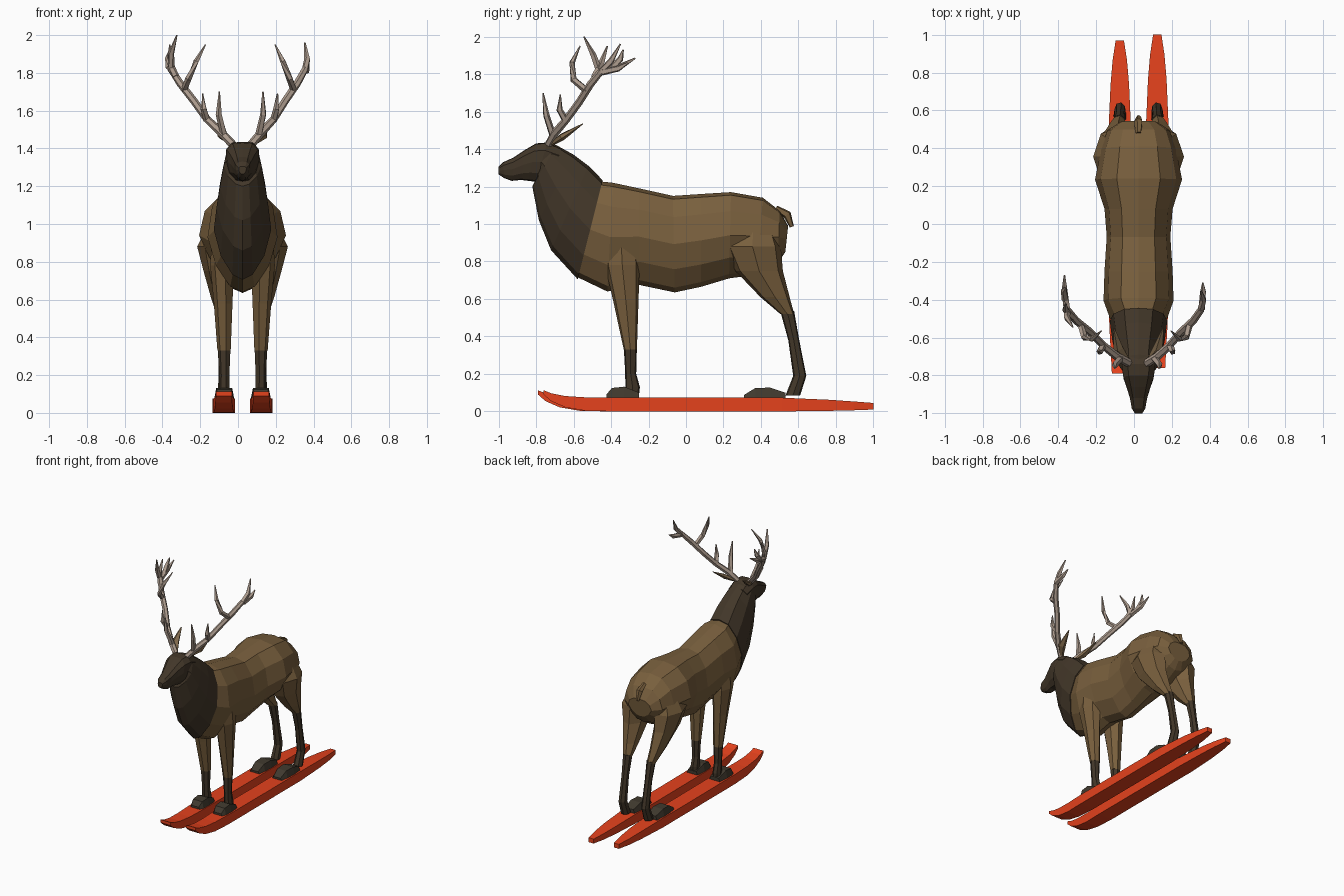
import bpy, bmesh, math
from mathutils import Vector

CX = 0.024          # centre line of the animal


def material(name, rgb):
    m = bpy.data.materials.new(name)
    m.diffuse_color = (*rgb, 1)
    return m


BROWN = material("brown_coat", (0.19, 0.115, 0.047))
DARK = material("dark_mane", (0.055, 0.038, 0.022))
HOOF = material("hoof_grey", (0.052, 0.042, 0.028))
BONE = material("antler_taupe", (0.41, 0.325, 0.265))
EAR = material("ear_brown", (0.22, 0.145, 0.075))
RED = material("ski_red", (0.78, 0.054, 0.012))


def loft(name, rings, mat):
    """Skin a row of equal-sized rings and cap both ends."""
    bm = bmesh.new()
    rows = [[bm.verts.new(p) for p in ring] for ring in rings]
    n = len(rows[0])
    for a, b in zip(rows, rows[1:]):
        for i in range(n):
            j = (i + 1) % n
            bm.faces.new((a[i], a[j], b[j], b[i]))
    bm.faces.new(rows[0])
    bm.faces.new(rows[-1])
    bmesh.ops.recalc_face_normals(bm, faces=bm.faces)
    me = bpy.data.meshes.new(name)
    bm.to_mesh(me)
    bm.free()
    me.materials.append(mat)
    ob = bpy.data.objects.new(name, me)
    bpy.context.collection.objects.link(ob)
    return ob


ROUND = [(0, 0), (0.035, .5), (0.22, .87), (0.5, 1), (0.76, .76), (0.95, .35), (1, 0)]
BOXY = [(0, 0), (0.02, .65), (0.2, 1), (0.5, .98), (0.78, .8), (0.97, .4), (1, 0)]


def section(s, half):
    """Ring hung between a top and a bottom point, from a half profile."""
    yt, zt, yb, zb, w = s
    pts = [(k * w, yt + (yb - yt) * f, zt + (zb - zt) * f) for f, k in half]
    left = [(-x, y, z) for x, y, z in pts[-2:0:-1]]
    return [(CX + x, y, z) for x, y, z in pts + left]


def limb(name, side, rows, mat, n=7):
    """Leg part from horizontal oval rings: x, y, z, x radius, y radius."""
    rings = []
    for x, y, z, rx, ry in rows:
        ring = []
        for i in range(n):
            a = 2 * math.pi * i / n
            ring.append((CX + side * (x + rx * math.cos(a)), y + ry * math.sin(a), z))
        rings.append(ring)
    return loft(name, rings, mat)


def tube(name, path, radii, mat, n=5, flat=1.0):
    """Tapered tube along a path of points."""
    pts = [Vector(p) for p in path]
    rings = []
    for i, p in enumerate(pts):
        d = pts[min(i + 1, len(pts) - 1)] - pts[max(i - 1, 0)]
        q = d.to_track_quat('Z', 'Y')
        ring = []
        for k in range(n):
            a = 2 * math.pi * k / n
            ring.append(p + q @ Vector((math.cos(a) * radii[i], flat * math.sin(a) * radii[i], 0)))
        rings.append(ring)
    return loft(name, rings, mat)


# Torso
torso = [(-0.49, 1.22, -0.61, 0.80, .11), (-0.448, 1.226, -0.577, 0.715, .146),
         (-0.39, 1.22, -0.42, 0.64, .185),
         (-0.25, 1.19, -0.25, 0.675, .18), (-0.07, 1.15, -0.06, 0.635, .168),
         (0.08, 1.16, 0.08, 0.665, .18), (0.24, 1.17, 0.23, 0.71, .23),
         (0.41, 1.14, 0.38, 0.73, .198), (0.50, 1.07, 0.49, 0.79, .165),
         (0.545, 0.99, 0.53, 0.85, .10)]
loft("torso", [section(s, ROUND) for s in torso], BROWN)

# Neck mane and head
neck = [(-0.445, 1.234, -0.578, 0.705, .152), (-0.52, 1.31, -0.72, 0.86, .138),
        (-0.60, 1.37, -0.785, 1.02, .12), (-0.69, 1.42, -0.82, 1.20, .10),
        (-0.75, 1.43, -0.80, 1.24, .085)]
loft("neck_mane", [section(s, ROUND) for s in neck], DARK)
head = [(-0.66, 1.40, -0.74, 1.23, .08), (-0.74, 1.435, -0.80, 1.225, .088),
        (-0.80, 1.43, -0.84, 1.23, .08), (-0.86, 1.395, -0.88, 1.235, .062),
        (-0.92, 1.355, -0.93, 1.23, .045), (-0.975, 1.33, -0.97, 1.245, .036),
        (-1.0, 1.305, -1.0, 1.265, .02)]
loft("head", [section(s, BOXY) for s in head], DARK)

# Tail
tube("tail", [(CX, 0.48, 1.085), (CX, 0.54, 1.05), (CX, 0.565, 0.985)],
     [.015, .024, .012], BROWN)

for tag, s in (("left", -1), ("right", 1)):
    # Hind leg
    limb("thigh_" + tag, s, [
        (.10, .36, 1.04, .06, .09), (.132, .355, .88, .108, .155), (.128, .39, .75, .078, .13),
        (.115, .475, .61, .052, .08), (.103, .54, .52, .034, .038)], BROWN)
    limb("hind_shank_" + tag, s, [
        (.102, .54, .535, .033, .038), (.10, .575, .38, .026, .03),
        (.098, .607, .19, .029, .036), (.098, .57, .085, .034, .04)], DARK)
    # Front leg
    limb("shoulder_" + tag, s, [
        (.09, -.35, .98, .07, .08), (.105, -.34, .78, .066, .095), (.10, -.32, .58, .052, .068),
        (.096, -.297, .33, .037, .036)], BROWN)
    limb("front_shank_" + tag, s, [
        (.096, -.297, .345, .036, .036), (.095, -.295, .2, .028, .03),
        (.095, -.285, .13, .03, .04), (.095, -.285, .075, .034, .034)], DARK)
    # Hooves: y, top height, top half width
    hooves = {"front_hoof_": [(-.425, .09, .03), (-.395, .125, .04), (-.33, .132, .042), (-.25, .1, .035)],
              "hind_hoof_": [(.31, .088, .03), (.37, .125, .038), (.45, .127, .042), (.53, .1, .035)]}
    for name, rows in hooves.items():
        x = CX + s * .097
        loft(name + tag, [[(x - w, y, z), (x + w, y, z), (x + w + .012, y, .07), (x - w - .012, y, .07)]
                          for y, z, w in rows], HOOF)
    # Ski: y, top, bottom, half width
    ski = [(-.775, .113, .09, .042), (-.735, .097, .055, .044), (-.66, .082, .022, .048),
           (-.55, .075, .003, .054), (-.4, .075, 0, .06), (.1, .073, 0, .06), (.5, .073, 0, .06),
           (.75, .062, .003, .049), (.88, .053, .006, .038), (.985, .045, .01, .022)]
    x, dy = CX + s * .099, s * .015
    loft("ski_" + tag, [[(x - w, y + dy, t), (x + w, y + dy, t), (x + w, y + dy, b), (x - w, y + dy, b)]
                        for y, t, b, w in ski], RED)
    # Ear
    tube("ear_" + tag, [(CX + s * .06, -.715, 1.425), (CX + s * .105, -.66, 1.465), (CX + s * .13, -.55, 1.535)],
         [.014, .03, .004], EAR, flat=.6)

# Antlers: distance from centre line, y, z
BEAM = [(.045, -.735, 1.42), (.10, -.70, 1.485), (.165, -.64, 1.555), (.225, -.57, 1.65),
        (.29, -.51, 1.745), (.332, -.45, 1.82)]
TINES = [[(.085, -.71, 1.47), (.11, -.745, 1.58), (.108, -.763, 1.70)],
         [(.165, -.64, 1.55), (.18, -.675, 1.61), (.185, -.67, 1.69)],
         [(.27, -.53, 1.71), (.25, -.60, 1.77), (.215, -.608, 1.86), (.172, -.565, 1.95)]]
LEFT = [[(.33, -.455, 1.81), (.342, -.35, 1.84), (.343, -.27, 1.885)],
        [(.31, -.49, 1.78), (.34, -.45, 1.86), (.337, -.42, 1.95)],
        [(.33, -.46, 1.81), (.332, -.495, 1.90), (.305, -.545, 2.0)],
        [(.34, -.40, 1.825), (.345, -.35, 1.88), (.335, -.335, 1.93)]]
RIGHT = [[(.33, -.455, 1.81), (.343, -.40, 1.87), (.33, -.35, 1.96)],
         [(.335, -.45, 1.81), (.342, -.36, 1.83), (.34, -.31, 1.86)]]
for tag, s, k, extra in (("left", -1, 1.14, LEFT), ("right", 1, 1.0, RIGHT)):
    place = lambda path: [(CX + s * k * d, y, z) for d, y, z in path]
    tube("antler_beam_" + tag, place(BEAM), [.022, .022, .02, .02, .02, .018], BONE, n=6)
    for i, path in enumerate(TINES + extra):
        radii = [.019, .017, .004] if len(path) == 3 else [.018, .018, .015, .003]
        tube(f"antler_tine_{tag}_{i + 1}", place(path), radii, BONE)
